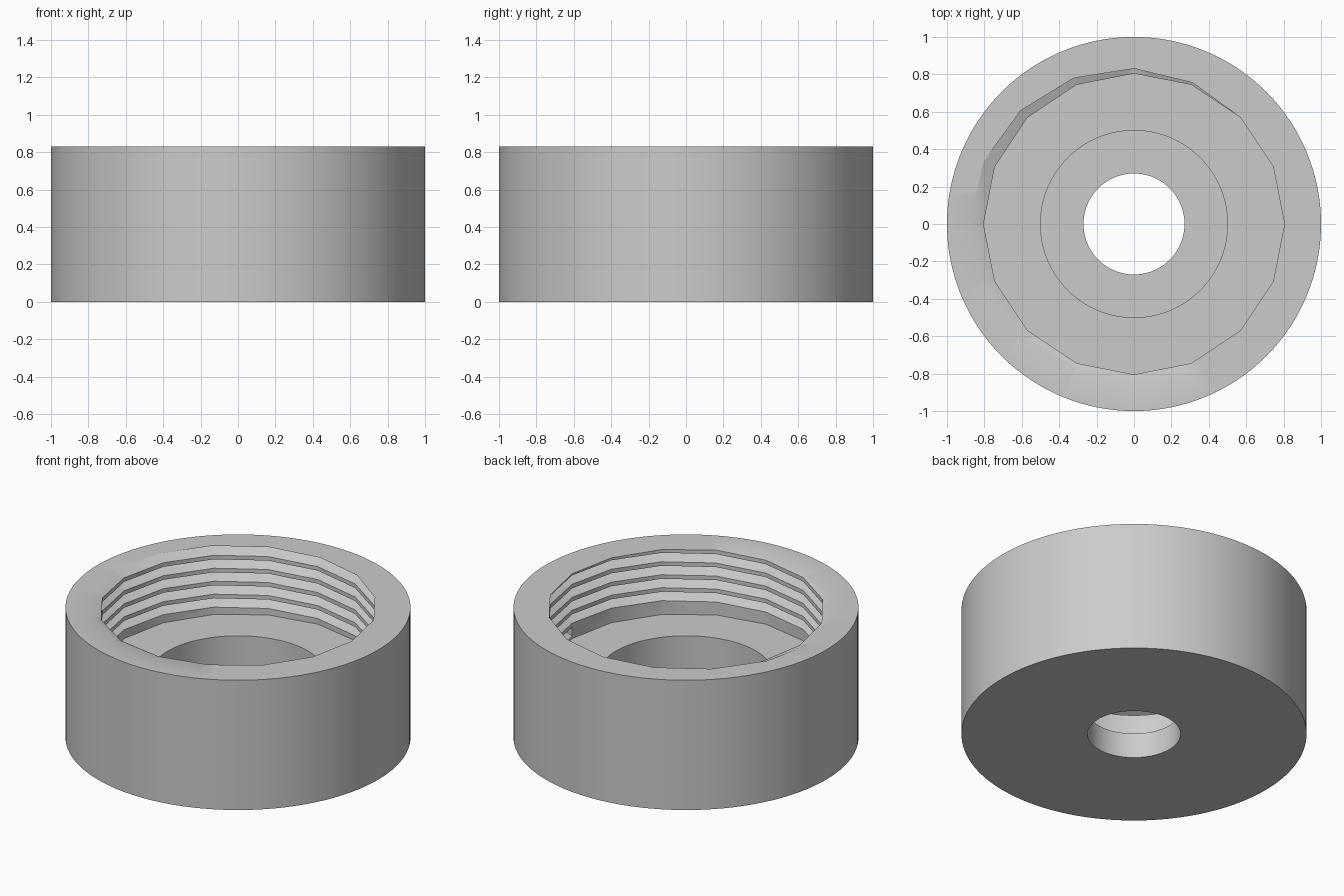
import bpy, bmesh, math

if "Cube" in bpy.data.objects:
    bpy.data.objects.remove(bpy.data.objects["Cube"], do_unlink=True)

HEIGHT, FLOOR, PITCH = 0.83, 0.415, 0.083
BORE, ROOT, SIDES = 0.805, 0.877, 16

grey = bpy.data.materials.new("plain grey")
grey.use_nodes = True
grey.diffuse_color = (0.6, 0.6, 0.6, 1)
grey.node_tree.nodes["Principled BSDF"].inputs["Base Color"].default_value = (0.6, 0.6, 0.6, 1)


def sweep(name, rings, closed):
    """Skin a list of equal point rings, closing the loop or capping its ends."""
    bm = bmesh.new()
    loops = [[bm.verts.new(p) for p in ring] for ring in rings]
    pairs = list(zip(loops, loops[1:]))
    if closed:
        pairs.append((loops[-1], loops[0]))
    else:
        bm.faces.new(loops[0])
        bm.faces.new(loops[-1])
    for a, b in pairs:
        for i in range(len(a)):
            j = (i + 1) % len(a)
            bm.faces.new((a[i], a[j], b[j], b[i]))
    bmesh.ops.recalc_face_normals(bm, faces=bm.faces)
    mesh = bpy.data.meshes.new(name)
    bm.to_mesh(mesh)
    bm.free()
    mesh.materials.append(grey)
    obj = bpy.data.objects.new(name, mesh)
    bpy.context.collection.objects.link(obj)
    return obj


def around(profile, angle, lift=0):
    return [(r * math.cos(angle), r * math.sin(angle), z + lift) for r, z in profile]


# Round body with a small through hole and a wider counterbore
section = [(1, 0), (1, HEIGHT), (0.5, HEIGHT), (0.5, 0.16), (0.27, 0.16), (0.27, 0)]
body = sweep("threaded_cap", [around(section, math.tau * i / 128) for i in range(128)], True)

# Faceted bore cutter
bore = sweep("bore_cutter", [[(BORE * math.cos(math.tau * i / SIDES),
                               BORE * math.sin(math.tau * i / SIDES), z) for i in range(SIDES)]
                             for z in (FLOOR, HEIGHT + 0.2)], False)

# Right-hand V-shaped thread cutter, running out through the rim
half = 0.0285
groove = [(0.7, -half), (BORE, -half), (ROOT, 0), (BORE, half), (0.7, half)]
thread = sweep("thread_cutter", [around(groove, math.tau * i / SIDES, FLOOR + 0.044 + PITCH * i / SIDES)
                                 for i in range(SIDES * 5 + 1)], False)

# Cut the bore and thread, then discard the cutters
bpy.context.view_layer.objects.active = body
body.select_set(True)
for cutter in (bore, thread):
    cutter.hide_render = True
    mod = body.modifiers.new(cutter.name, "BOOLEAN")
    mod.operation = "DIFFERENCE"
    mod.solver = "EXACT"
    mod.object = cutter
    bpy.ops.object.modifier_apply(modifier=mod.name)
    bpy.data.objects.remove(cutter, do_unlink=True)

bpy.ops.object.shade_smooth_by_angle(angle=math.radians(30))
